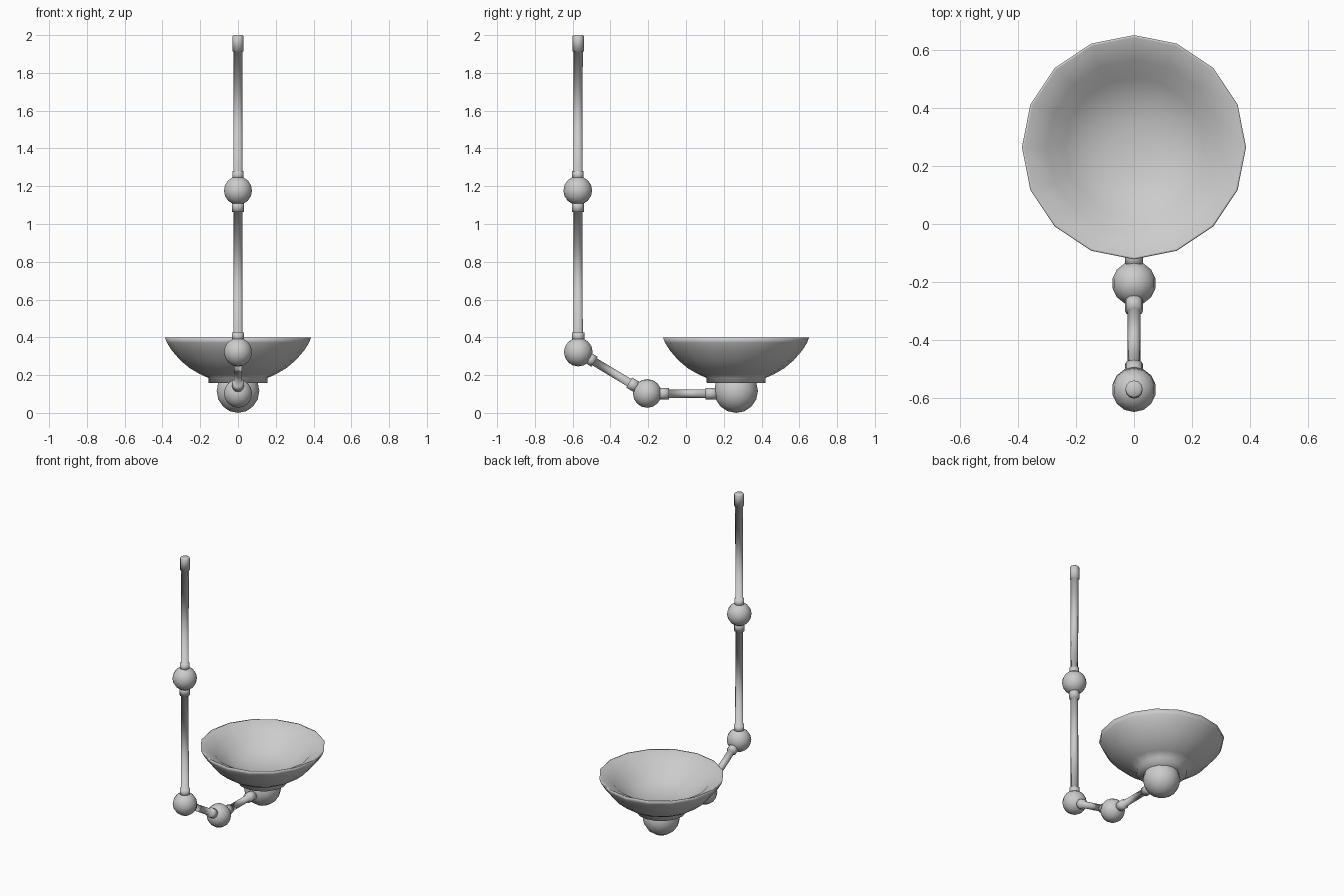
import bpy, bmesh, math
from mathutils import Vector

if "Cube" in bpy.data.objects:
    bpy.data.objects.remove(bpy.data.objects["Cube"])


def finish(name, bm, angle=180):
    bmesh.ops.remove_doubles(bm, verts=bm.verts, dist=1e-5)
    bmesh.ops.recalc_face_normals(bm, faces=bm.faces)
    mesh = bpy.data.meshes.new(name)
    bm.to_mesh(mesh)
    bm.free()
    ob = bpy.data.objects.new(name, mesh)
    bpy.context.collection.objects.link(ob)
    bpy.ops.object.select_all(action='DESELECT')
    ob.select_set(True)
    bpy.context.view_layer.objects.active = ob
    bpy.ops.object.shade_smooth_by_angle(angle=math.radians(angle))
    return ob


def lathe(name, profile, base, axis=(0, 0, 1), sides=12, angle=180):
    """Spin (radius, height) points about an axis starting at base."""
    bm = bmesh.new()
    vs = [bm.verts.new((r, 0, h)) for r, h in profile]
    edges = [bm.edges.new(p) for p in zip(vs, vs[1:])]
    bmesh.ops.spin(bm, geom=vs + edges, cent=(0, 0, 0), axis=(0, 0, 1),
                   angle=2 * math.pi, steps=sides, use_merge=True)
    ob = finish(name, bm, angle)
    ob.rotation_mode = 'QUATERNION'
    ob.rotation_quaternion = Vector((0, 0, 1)).rotation_difference(Vector(axis).normalized())
    ob.location = base
    return ob


def ball(name, centre, r):
    bm = bmesh.new()
    bmesh.ops.create_uvsphere(bm, u_segments=14, v_segments=8, radius=r)
    finish(name, bm).location = centre


def rod(name, a, b, start, end, r=0.022, sleeve=0.031):
    """Tube from a to b with sleeves; start/end are (near, far) distances from each end."""
    a, b = Vector(a), Vector(b)
    n = (b - a).length
    prof = [(0, 0), (r, 0), (r, start[0]), (sleeve, start[0]), (sleeve, start[1]), (r, start[1]),
            (r, n - end[1]), (sleeve, n - end[1])]
    if end[0] == 0:  # open-air end with a softened edge
        prof += [(sleeve, n - 0.006), (sleeve - 0.006, n), (0, n)]
    else:
        prof += [(sleeve, n - end[0]), (r, n - end[0]), (r, n), (0, n)]
    lathe(name, prof, a, b - a)


# joint positions, from the top of the stem down to the bowl
top = (0, -0.57, 2.0)
upper = (0, -0.573, 1.177)
elbow = (0, -0.57, 0.322)
lower = (0, -0.205, 0.103)
hub = (0, 0.265, 0.116)

# ball joints
ball("upper_ball_joint", upper, 0.076)
ball("elbow_ball_joint", elbow, 0.076)
ball("lower_ball_joint", lower, 0.076)
ball("bowl_hub_ball", hub, 0.116)

# connecting tubes
rod("upper_stem", upper, top, (0.06, 0.103), (0, 0.086), r=0.024, sleeve=0.03)
rod("lower_stem", elbow, upper, (0.06, 0.103), (0.06, 0.113), r=0.024, sleeve=0.032)
rod("diagonal_arm", elbow, lower, (0.06, 0.1), (0.06, 0.112))
rod("horizontal_arm", (0, -0.205, 0.102), (0, 0.265, 0.102), (0.06, 0.115), (0.1, 0.163))

# bowl: collar, bulging outer wall, gently sloped rim, inner dish
lathe("bowl", [(0, 0.158), (0.155, 0.158), (0.157, 0.185), (0.205, 0.207), (0.255, 0.236),
               (0.305, 0.278), (0.35, 0.33), (0.376, 0.371), (0.387, 0.4), (0.379, 0.399),
               (0.3, 0.358), (0.24, 0.304), (0.16, 0.261), (0.08, 0.243), (0, 0.238)],
      (0, 0.265, 0), sides=16)
